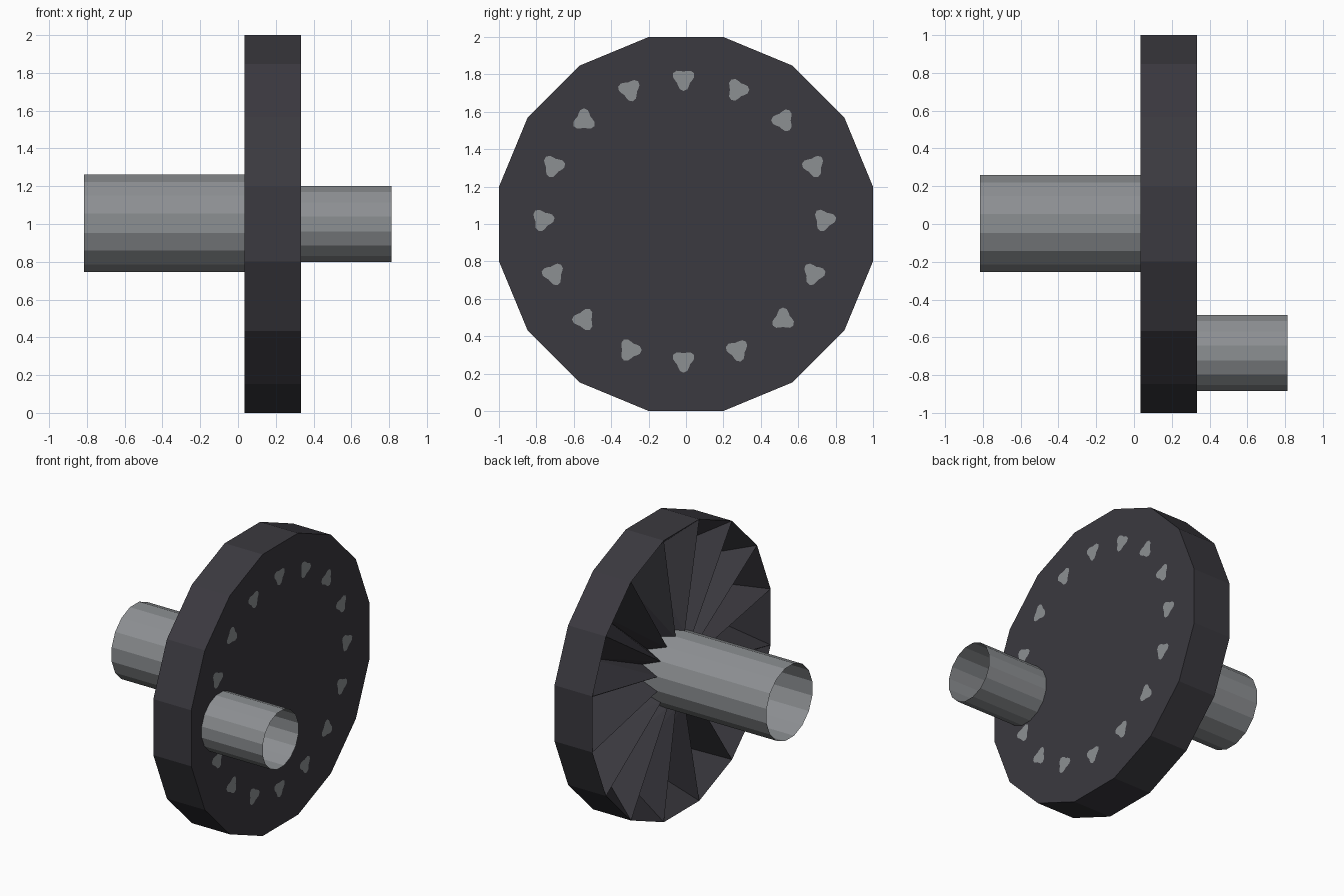
import bpy, bmesh
from math import sin, cos, tau, radians

SIDES = 16
STEP = tau / SIDES
FLAT = 1 / cos(STEP / 2)          # flat-to-flat radius -> corner radius
BACK, FACE = 0.035, 0.333         # disc back and face positions on x

cube = bpy.data.objects.get("Cube")
if cube:
    bpy.data.objects.remove(cube)


def material(name, rgb):
    m = bpy.data.materials.new(name)
    m.use_nodes = True
    m.diffuse_color = (*rgb, 1)
    m.node_tree.nodes["Principled BSDF"].inputs["Base Color"].default_value = (*rgb, 1)
    return m


DARK = material("dark_iron", (0.043, 0.041, 0.050))
STEEL = material("grey_steel", (0.265, 0.277, 0.29))


def finish(bm, name, mat):
    mesh = bpy.data.meshes.new(name)
    bm.to_mesh(mesh)
    bm.free()
    mesh.materials.append(mat)
    obj = bpy.data.objects.new(name, mesh)
    bpy.context.collection.objects.link(obj)


def ring(bm, x, radius, shift=0.5, y=0, z=1):
    """Points round the x axis, starting at the top."""
    angles = [(i + shift) * STEP for i in range(SIDES)]
    return [bm.verts.new((x, y + radius * sin(a), z + radius * cos(a))) for a in angles]


def bridge(bm, a, b):
    for i in range(SIDES):
        j = (i + 1) % SIDES
        bm.faces.new((a[i], b[i], b[j], a[j]))


def tube(name, x0, x1, radius, y=0, z=1):
    bm = bmesh.new()
    bridge(bm, ring(bm, x0, radius * FLAT, y=y, z=z), ring(bm, x1, radius * FLAT, y=y, z=z))
    finish(bm, name, STEEL)


# Disc: flat face, faceted rim and folded, recessed back
bm = bmesh.new()
face_rim = ring(bm, FACE, FLAT)
back_rim = ring(bm, BACK, FLAT)
pockets = ring(bm, 0.31, 0.76, shift=1)
hub_ridge = ring(bm, BACK + 0.01, 0.25)
hub_valley = ring(bm, 0.17, 0.25, shift=1)
bm.faces.new(face_rim[::-1])
bridge(bm, face_rim, back_rim)
for i in range(SIDES):
    j = (i + 1) % SIDES
    bm.faces.new((back_rim[i], pockets[i], back_rim[j]))
    bm.faces.new((back_rim[i], hub_ridge[i], pockets[i]))
    bm.faces.new((hub_ridge[i], hub_valley[i], pockets[i]))
    bm.faces.new((back_rim[j], pockets[i], hub_ridge[j]))
    bm.faces.new((hub_ridge[j], pockets[i], hub_valley[i]))
bmesh.ops.recalc_face_normals(bm, faces=bm.faces)
finish(bm, "crank_disc", DARK)

# Open shaft and offset pin
tube("main_shaft", -0.815, 0.2, 0.257, y=0.003, z=1.004)
tube("crank_pin", FACE - 0.005, 0.813, 0.2, y=-0.683)

# Small three-lobed marks in a circle on the face, turned in a repeating order
TURNS = (0, -30, 30, 20, -20, -20, 60, 15)
bm = bmesh.new()
for i in range(SIDES):
    cy, cz = -0.013 + 0.753 * sin(i * STEP), 1.022 + 0.753 * cos(i * STEP)
    outline = []
    for k in range(18):
        a = k * tau / 18
        r = 0.052 + 0.012 * cos(3 * a)
        turn = a - tau / 4 + radians(TURNS[i % 8])
        outline.append(bm.verts.new((FACE + 0.003, cy + r * cos(turn), cz + r * sin(turn))))
    bm.faces.new(outline)
finish(bm, "face_marks", STEEL)
